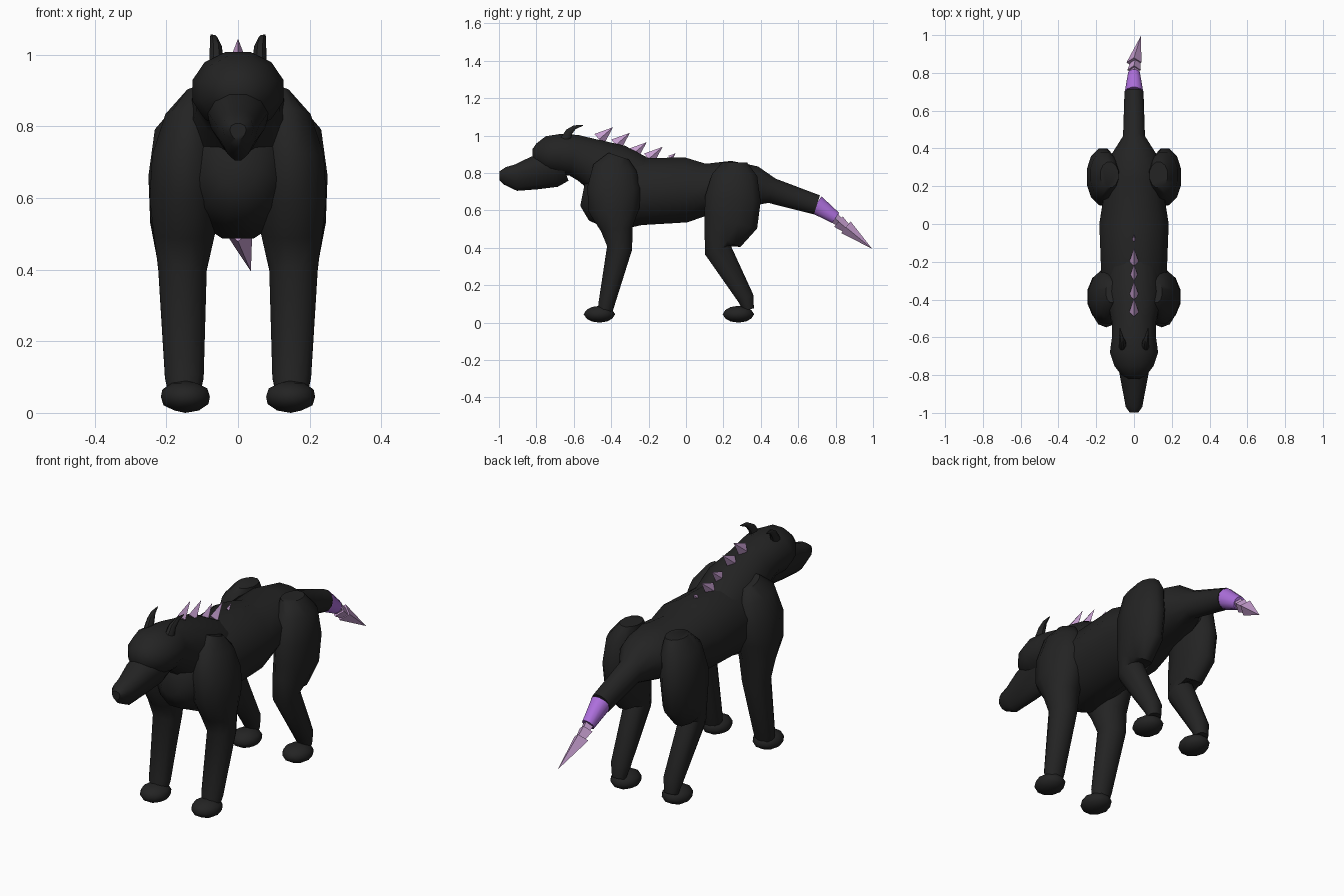
import bpy, bmesh, math
from mathutils import Vector

if "Cube" in bpy.data.objects:
    bpy.data.objects.remove(bpy.data.objects["Cube"], do_unlink=True)


def material(name, rgb):
    m = bpy.data.materials.new(name)
    m.use_nodes = True
    m.diffuse_color = (*rgb, 1)
    m.node_tree.nodes["Principled BSDF"].inputs["Base Color"].default_value = (*rgb, 1)
    return m


BLACK = material("charcoal hide", (0.017, 0.017, 0.017))
PURPLE = material("purple", (0.42, 0.16, 0.72))
LILAC = material("lilac spike", (0.56, 0.34, 0.62))


def finish(bm, name, mat, smooth=True, mirror=False):
    bmesh.ops.recalc_face_normals(bm, faces=bm.faces)
    mesh = bpy.data.meshes.new(name)
    bm.to_mesh(mesh)
    bm.free()
    mesh.materials.append(mat)
    ob = bpy.data.objects.new(name, mesh)
    bpy.context.collection.objects.link(ob)
    if mirror:
        ob.modifiers.new("Mirror", "MIRROR")
    if smooth:
        bpy.ops.object.select_all(action="DESELECT")
        ob.select_set(True)
        bpy.context.view_layer.objects.active = ob
        bpy.ops.object.shade_smooth_by_angle(angle=math.radians(45))
    return ob


def loft(name, sections, mat=BLACK, sides=12, taper=0, mirror=False):
    """Skin elliptical rings (x, y, z, half width, half depth) along a path."""
    bm = bmesh.new()
    pts = [Vector(s[:3]) for s in sections]
    rings, last = [], len(pts) - 1
    for i, (p, s) in enumerate(zip(pts, sections)):
        t = pts[min(i + 1, last)] - pts[max(i - 1, 0)]
        n = Vector((0, -t.z, t.y)).normalized()
        if n.z < 0:
            n = -n
        ring = []
        for k in range(sides):
            a = math.tau * (k + 0.5) / sides
            w = s[3] * math.cos(a) * (1 + taper * math.sin(a))
            ring.append(bm.verts.new(p + Vector((w, 0, 0)) + n * s[4] * math.sin(a)))
        # keep ring winding consistent when the path turns
        if rings and (ring[sides // 4].co - rings[-1][sides // 4].co).length > \
                (ring[3 * sides // 4].co - rings[-1][sides // 4].co).length:
            ring.reverse()
        rings.append(ring)
    for a, b in zip(rings, rings[1:]):
        for k in range(sides):
            j = (k + 1) % sides
            bm.faces.new((a[k], a[j], b[j], b[k]))
    bm.faces.new(rings[0])
    bm.faces.new(rings[-1])
    return finish(bm, name, mat, mirror=mirror)


def spike(name, base, tip, wide, deep):
    """Four-sided flat-faced thorn."""
    bm = bmesh.new()
    base, tip = Vector(base), Vector(tip)
    d = tip - base
    n = Vector((0, -d.z, d.y)).normalized()
    side = Vector((wide, 0, 0))
    ring = [bm.verts.new(base + o) for o in (side, n * deep, -side, -n * deep)]
    top = bm.verts.new(tip)
    for k in range(4):
        bm.faces.new((ring[k], ring[(k + 1) % 4], top))
    bm.faces.new(ring)
    return finish(bm, name, LILAC, smooth=False)


def foot(name, y):
    bm = bmesh.new()
    bmesh.ops.create_icosphere(bm, subdivisions=2, radius=1)
    for v in bm.verts:
        v.co = Vector((0.147 + v.co.x * 0.072, y + v.co.y * 0.084, 0.045 + v.co.z * 0.045))
    finish(bm, name, BLACK, mirror=True)


# Trunk running into the tail
loft("torso_and_tail", [
    (0, -0.55, 0.70, 0.06, 0.08), (0, -0.50, 0.69, 0.12, 0.15),
    (0, -0.40, 0.68, 0.17, 0.20), (0, -0.25, 0.70, 0.18, 0.185),
    (0, 0.00, 0.71, 0.19, 0.18), (0, 0.12, 0.715, 0.17, 0.14),
    (0, 0.25, 0.735, 0.16, 0.135), (0, 0.37, 0.73, 0.12, 0.11),
    (0, 0.46, 0.705, 0.06, 0.07), (0, 0.70, 0.63, 0.052, 0.055)])

# Neck, skull and muzzle
loft("neck_and_skull", [
    (0, -0.25, 0.72, 0.15, 0.17), (0, -0.40, 0.81, 0.15, 0.16),
    (0, -0.53, 0.87, 0.12, 0.125), (0, -0.60, 0.895, 0.12, 0.115),
    (0, -0.68, 0.90, 0.132, 0.112), (0, -0.75, 0.90, 0.108, 0.10),
    (0, -0.80, 0.90, 0.07, 0.06), (0, -0.82, 0.90, 0.03, 0.03)])
loft("muzzle", [
    (0, -0.66, 0.84, 0.09, 0.09), (0, -0.71, 0.82, 0.085, 0.10),
    (0, -0.81, 0.80, 0.07, 0.092), (0, -0.91, 0.775, 0.052, 0.073),
    (0, -0.97, 0.785, 0.042, 0.048), (0, -0.998, 0.785, 0.022, 0.024)],
    taper=0.3)

# Curved ears
loft("ears", [
    (0.06, -0.645, 0.98, 0.022, 0.028), (0.062, -0.625, 1.02, 0.018, 0.021),
    (0.068, -0.595, 1.045, 0.011, 0.012), (0.075, -0.55, 1.055, 0.002, 0.002)],
    sides=8, mirror=True)

# Legs
loft("front_legs", [
    (0.12, -0.36, 0.89, 0.03, 0.06), (0.135, -0.38, 0.83, 0.07, 0.12),
    (0.145, -0.385, 0.72, 0.098, 0.148), (0.15, -0.385, 0.60, 0.10, 0.14),
    (0.15, -0.37, 0.50, 0.088, 0.088), (0.155, -0.355, 0.40, 0.07, 0.07),
    (0.15, -0.425, 0.10, 0.056, 0.045), (0.15, -0.435, 0.05, 0.045, 0.04)],
    mirror=True)
loft("hind_legs", [
    (0.13, 0.26, 0.855, 0.05, 0.07), (0.155, 0.26, 0.79, 0.08, 0.125),
    (0.165, 0.25, 0.66, 0.088, 0.155), (0.165, 0.24, 0.54, 0.083, 0.15),
    (0.16, 0.195, 0.45, 0.07, 0.11), (0.157, 0.17, 0.39, 0.06, 0.075),
    (0.15, 0.32, 0.13, 0.05, 0.046), (0.15, 0.335, 0.07, 0.035, 0.03)],
    mirror=True)
foot("front_feet", -0.463)
foot("hind_feet", 0.28)

# Purple tail band and stacked tail thorns
loft("tail_band", [(0, 0.695, 0.632, 0.05, 0.054), (0, 0.80, 0.56, 0.032, 0.034)], PURPLE)
for i, (y, z, r) in enumerate([(0.775, 0.575, 0.034), (0.815, 0.54, 0.036), (0.855, 0.51, 0.04)]):
    spike(f"tail_thorn_{i + 1}", (0, y, z), (0.012 * (i + 1), y + 0.14, z - 0.115), r, r)

# Mane thorns along the nape, shrinking at the back
for i, (y, z, s) in enumerate([(-0.465, 0.98, 1), (-0.375, 0.95, 1), (-0.285, 0.90, 1),
                               (-0.20, 0.875, 1), (-0.085, 0.88, 0.4)]):
    spike(f"mane_thorn_{i + 1}", (0, y, z), (0, y + 0.075 * s, z + 0.065 * s), 0.025 * s, 0.038 * s)
